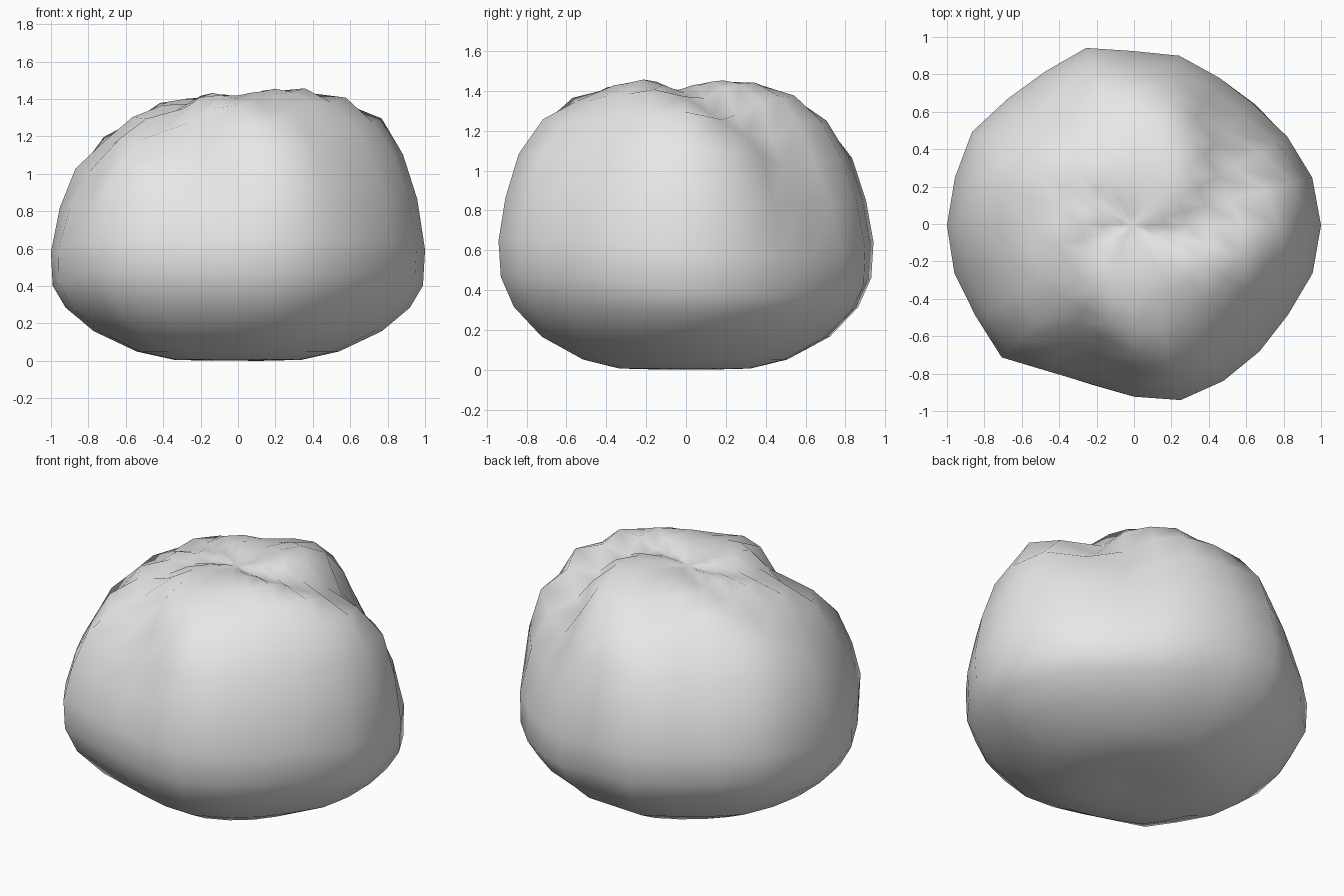
import bpy, bmesh, math
from mathutils import Vector

cube = bpy.data.objects.get("Cube")
if cube:
    bpy.data.objects.remove(cube, do_unlink=True)

dough = bpy.data.materials.new("plain_grey")
dough.use_nodes = True
grey = (0.8, 0.8, 0.8, 1)
dough.diffuse_color = grey
dough.node_tree.nodes["Principled BSDF"].inputs["Base Color"].default_value = grey

# Uneven outline: widest radius at equal angle steps, starting at +x
outline = [1.0, .985, .955, .925, .92, .94, .93, .98, .95, .96, 1.0, .99,
           1.0, 1.0, .98, 1.0, .91, .89, .92, .965, .96, .955, .955, .99]

# Side profile from base to top: radius, height, fold strength
profile = [(.14, .015, 0), (.34, .02, 0), (.54, .065, 0), (.77, .18, 0),
           (.92, .33, 0), (.99, .48, 0), (1.0, .66, .1), (.955, .87, .4),
           (.875, 1.08, .8), (.75, 1.25, 1), (.59, 1.365, .9), (.42, 1.43, .65),
           (.28, 1.445, .45), (.16, 1.435, .25), (.07, 1.42, .1)]

# Spiral folds: angle at the shoulder, depth (negative is a ridge), half width
folds = [(45, .15, 20), (253, .11, 18), (200, .08, 14), (135, .05, 14),
         (318, .03, 14), (15, -.04, 14), (285, -.03, 13), (100, -.02, 15)]

# Places where the belly sags lower: angle, drop, half width
sags = [(45, .10, 35), (0, .05, 25), (180, .07, 28)]


def spread(angle, bumps):
    total = 0
    for centre, amount, width in bumps:
        gap = (angle - centre + 180) % 360 - 180
        total += amount * math.exp(-(gap / width) ** 2)
    return total


def body_point(ring, step):
    radius, height, strength = profile[ring]
    before = profile[max(ring - 1, 0)]
    after = profile[min(ring + 1, len(profile) - 1)]
    normal = Vector((after[1] - before[1], before[0] - after[0])).normalized()
    angle = 360 * step / len(outline)
    twist = 90 * max(0, .85 - radius)
    push = spread(angle + twist, folds) * strength
    # The irregular outline fades out towards the centre
    r = radius * (1 + (outline[step] - 1) * min(1, radius * 1.3)) - push * normal.x
    z = height - push * normal.y
    z -= spread(angle, sags) * math.exp(-((height - .55) / .25) ** 2)
    a = math.radians(angle)
    x, y = r * math.cos(a), r * math.sin(a)
    z += .08 * x * max(0, height - .6)
    return x, y, z


bm = bmesh.new()
count = len(outline)
rings = [[bm.verts.new(body_point(i, s)) for s in range(count)]
         for i in range(len(profile))]
for low, high in zip(rings, rings[1:]):
    for s in range(count):
        t = (s + 1) % count
        bm.faces.new((low[s], low[t], high[t], high[s]))

# Closing points: shallow base hollow and pinched top
base = bm.verts.new((0, 0, .025))
pinch = bm.verts.new((-.01, 0, 1.41))
for s in range(count):
    t = (s + 1) % count
    bm.faces.new((base, rings[0][t], rings[0][s]))
    bm.faces.new((pinch, rings[-1][s], rings[-1][t]))
bmesh.ops.recalc_face_normals(bm, faces=bm.faces[:])

# Rest on the floor and centre
for axis in range(3):
    values = [v.co[axis] for v in bm.verts]
    shift = min(values) if axis == 2 else (min(values) + max(values)) / 2
    for v in bm.verts:
        v.co[axis] -= shift
for face in bm.faces:
    face.smooth = True

mesh = bpy.data.meshes.new("bun_body")
bm.to_mesh(mesh)
bm.free()
mesh.materials.append(dough)
body = bpy.data.objects.new("bun_body", mesh)
bpy.context.collection.objects.link(body)
